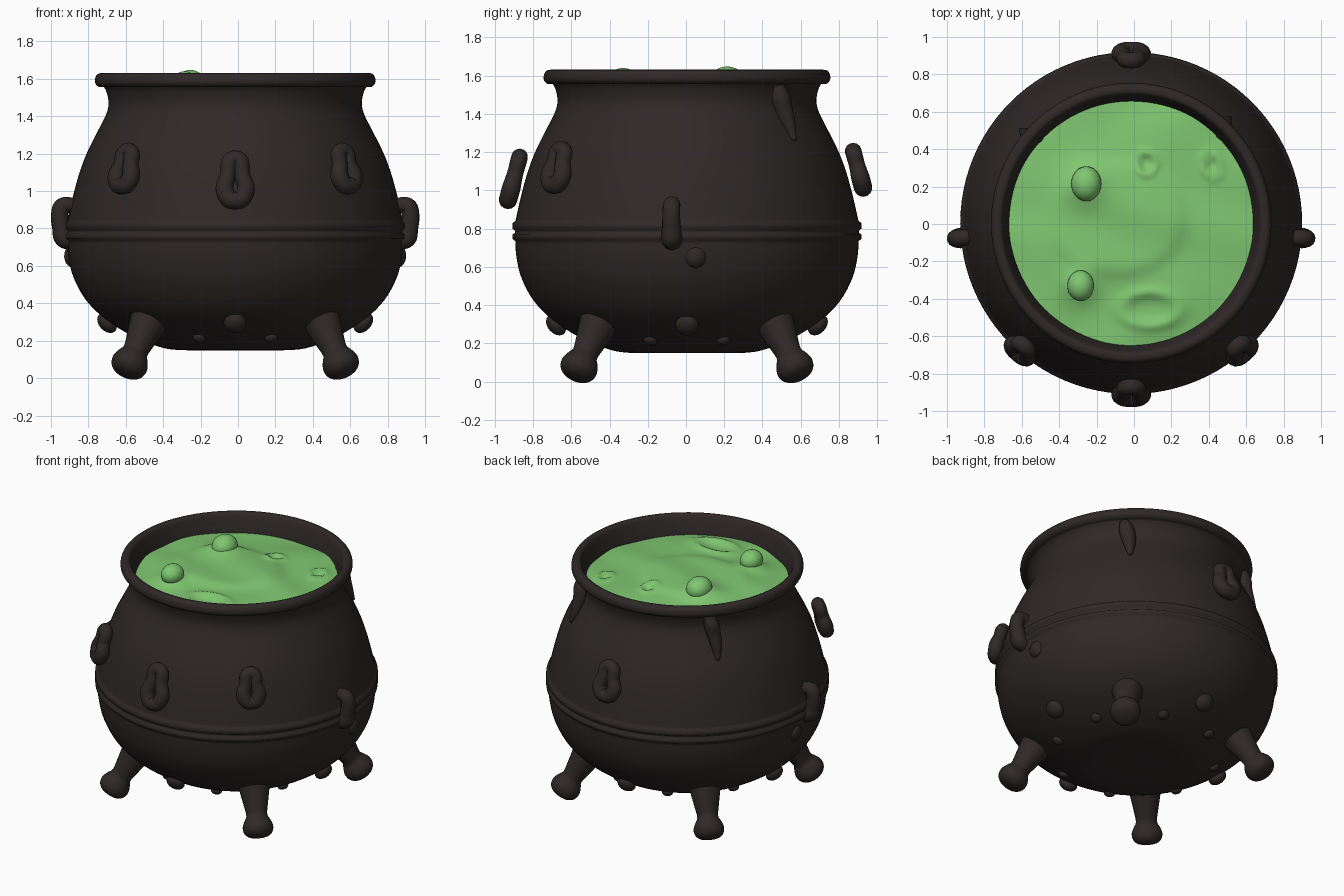
import bpy, bmesh, math
from mathutils import Vector, Matrix

if "Cube" in bpy.data.objects:
    bpy.data.objects.remove(bpy.data.objects["Cube"])

CX, CY = -0.015, 0.005          # pot axis


def material(name, col):
    m = bpy.data.materials.new(name)
    m.diffuse_color = (*col, 1)
    m.use_nodes = True
    m.node_tree.nodes["Principled BSDF"].inputs["Base Color"].default_value = m.diffuse_color
    return m


IRON = material("dark_iron", (0.028, 0.021, 0.021))
GREEN = material("green_brew", (0.215, 0.57, 0.165))


def smooth_path(pts, n=4, closed=False):
    """Catmull-Rom interpolation of a list of tuples."""
    P = [Vector(p) for p in pts]
    k, out = len(P), []
    for i in range(k if closed else k - 1):
        if closed:
            a, b, c, d = (P[(i + j) % k] for j in (-1, 0, 1, 2))
        else:
            a, b, c, d = (P[min(max(i + j, 0), k - 1)] for j in (-1, 0, 1, 2))
        for s in range(n):
            t = s / n
            out.append(0.5 * (2 * b + (c - a) * t + (2 * a - 5 * b + 4 * c - d) * t * t
                              + (3 * b - a - 3 * c + d) * t ** 3))
    if not closed:
        out.append(P[-1])
    return out


def finish(name, bm, mat):
    bmesh.ops.recalc_face_normals(bm, faces=bm.faces)
    me = bpy.data.meshes.new(name)
    bm.to_mesh(me)
    bm.free()
    me.materials.append(mat)
    for p in me.polygons:
        p.use_smooth = True
    ob = bpy.data.objects.new(name, me)
    bpy.context.collection.objects.link(ob)
    return ob


def lathe(name, profile, mat, matrix=Matrix(), seg=32):
    """Revolve (radius, height) points about local z."""
    bm = bmesh.new()
    rings = []
    for r, z in profile:
        if r < 1e-4:
            rings.append([bm.verts.new((0, 0, z))] * seg)
        else:
            rings.append([bm.verts.new((r * math.cos(2 * math.pi * i / seg),
                                        r * math.sin(2 * math.pi * i / seg), z)) for i in range(seg)])
    for A, B in zip(rings, rings[1:]):
        for i in range(seg):
            j = (i + 1) % seg
            vs = list(dict.fromkeys([A[i], A[j], B[j], B[i]]))
            if len(vs) > 2:
                bm.faces.new(vs)
    bm.transform(matrix)
    return finish(name, bm, mat)


def tube(name, pts, closed=False, matrix=Matrix()):
    """Round tube along (x, y, z, radius) points, as a mesh."""
    path = [Vector(p) for p in smooth_path(pts, 5, closed)]
    n, seg = len(path), 14
    bm = bmesh.new()
    rings, side = [], None
    for i, p in enumerate(path):
        a = path[(i - 1) % n] if closed else path[max(i - 1, 0)]
        b = path[(i + 1) % n] if closed else path[min(i + 1, n - 1)]
        t = (b.xyz - a.xyz).normalized()
        # paths lie in a plane: use that plane's normal as reference
        if side is None:
            side = (path[n // 3].xyz - path[0].xyz).cross(path[2 * n // 3].xyz - path[0].xyz)
            side = side.normalized() if side.length > 1e-6 else t.orthogonal()
        u = (side - t * side.dot(t)).normalized()
        v = t.cross(u)
        rings.append([bm.verts.new(p.xyz + p.w * (u * math.cos(q) + v * math.sin(q)))
                      for q in (2 * math.pi * k / seg for k in range(seg))])
    for i in range(n if closed else n - 1):
        A, B = rings[i], rings[(i + 1) % n]
        for k in range(seg):
            bm.faces.new([A[k], A[(k + 1) % seg], B[(k + 1) % seg], B[k]])
    if not closed:
        bm.faces.new(rings[0])
        bm.faces.new(rings[-1])
    bm.transform(matrix)
    return finish(name, bm, IRON)


def radial(deg):
    """Local x = outward from the pot axis at this azimuth."""
    return Matrix.Translation((CX, CY, 0)) @ Matrix.Rotation(math.radians(deg), 4, 'Z')


# pot shell: belly, belt, shoulder, neck, rolled rim, inside wall
lower = smooth_path([(0, .15), (.3, .15), (.43, .175), (.56, .23), (.70, .32), (.80, .42),
                     (.865, .54), (.892, .65), (.898, .735)])
belt = [(.912, .745), (.914, .768), (.90, .778), (.90, .79), (.914, .80), (.912, .83), (.897, .84)]
upper = smooth_path([(.895, .85), (.868, .97), (.832, 1.1), (.79, 1.21), (.735, 1.32), (.69, 1.41),
                     (.677, 1.47), (.688, 1.53), (.705, 1.56)])
rim = smooth_path([(.73, 1.557), (.746, 1.572), (.75, 1.592), (.744, 1.615), (.728, 1.629),
                   (.70, 1.629), (.685, 1.61), (.668, 1.56), (.652, 1.5), (.645, 1.42)])
prof = [tuple(p) for p in lower] + belt + [tuple(p) for p in upper + rim]
lathe("pot_body", prof, IRON, radial(0), 96)

# four splayed legs with knob feet
leg = [tuple(p) for p in smooth_path([(.125, 0), (.105, .12), (.08, .25), (.068, .325), (.084, .36),
                                      (.099, .40), (.092, .44), (.06, .468), (0, .478)], 3)]
axis = Vector((.215, 0, -.34)).to_track_quat('Z', 'Y').to_matrix().to_4x4()
for i, a in enumerate((45, 135, 225, 315)):
    lathe(f"leg_{i + 1}", leg, IRON, radial(a) @ Matrix.Translation((.58, 0, .42)) @ axis, 28)


# rivets on the belly
def rivet(name, deg, r, z, size, pitch):
    bm = bmesh.new()
    bmesh.ops.create_uvsphere(bm, u_segments=18, v_segments=10, radius=size)
    bm.transform(radial(deg) @ Matrix.Translation((r, 0, z)) @ Matrix.Rotation(pitch, 4, 'Y')
                 @ Matrix.Diagonal((.7, 1, 1, 1)))
    finish(name, bm, IRON)


for i in range(4):
    rivet(f"belly_rivet_{i + 1}", 90 * i, .685, .295, .062, .75)
    for s in (-1, 1):
        rivet(f"small_rivet_{i + 1}_{s}", 45 + 90 * i + s * 24, .535, .215, .036, 1.1)
for i, a in enumerate((3, 177)):
    rivet(f"side_rivet_{i + 1}", a, .875, .65, .058, .1)

# pear-shaped hanging rings on the shoulder, leaning outward at the bottom
pear = [(0, .11, .045), (.034, .085, .045), (.038, .02, .044), (.058, -.05, .05),
        (.035, -.105, .05), (0, -.115, .05), (-.035, -.105, .05), (-.058, -.05, .05),
        (-.038, .02, .044), (-.034, .085, .045)]
for name, deg, r, z, sx, sz in (("front_ring", 270, .905, 1.065, 1, 1), ("back_ring", 90, .895, 1.112, 1, .85),
                                ("left_ring", 229, .895, 1.125, .88, .83),
                                ("right_ring", 311, .895, 1.125, .88, .83)):
    tube(name, [(-.27 * h * sz, w * sx, h * sz, t * .96) for w, h, t in pear], True,
         radial(deg) @ Matrix.Translation((r, 0, z)))

# arched carrying handles on both sides
for name, deg in (("left_handle", 185), ("right_handle", 355)):
    tube(name, [(.84, 0, .90, .04), (.89, 0, .925, .043), (.932, 0, .915, .046), (.942, 0, .86, .047),
                (.932, 0, .80, .05), (.918, 0, .75, .055), (.87, 0, .735, .05)], False, radial(deg))

# hardened drips below the rim at the back
for name, deg in (("right_drip", 46), ("left_drip", 139)):
    tube(name, [(.69, -.03, 1.55, .03), (.695, -.015, 1.49, .05), (.705, 0, 1.42, .047),
                (.735, .01, 1.34, .034), (.77, .012, 1.26, .012)], False, radial(deg))


# bubbling brew surface: ripples, raised swirl, craters, mounds
def brew_height(x, y):
    r = math.hypot(x, y)
    h = 1.505 + .03 * (1 - (r / .65) ** 2)
    h += .010 * math.sin(7 * x + 3 * math.sin(4 * y)) * math.cos(6 * y - 2 * x)
    sw = math.hypot((x + .08) / .36, (y - .02) / .30)
    h += .022 / (1 + math.exp((sw - 1) * 16))                   # swirl plateau
    for cx, cy, a, b in ((.08, .32, .05, .06), (.43, .31, .05, .06), (.1, -.46, .15, .09)):
        d = math.hypot((x - cx) / a, (y - cy) / b)
        h += .018 * math.exp(-((d - 1) / .3) ** 2) - .016 * math.exp(-(d / .75) ** 2)
    for cx, cy, s in ((-.25, .21, .11), (-.28, -.33, .09)):
        h += .045 * math.exp(-((x - cx) ** 2 + (y - cy) ** 2) / s ** 2)
    return h


bm = bmesh.new()
SEG, RINGS = 96, 40
centre = bm.verts.new((0, 0, brew_height(0, 0)))
prev = None
for k in range(1, RINGS + 1):
    r = .655 * k / RINGS
    ring = []
    for i in range(SEG):
        x, y = r * math.cos(2 * math.pi * i / SEG), r * math.sin(2 * math.pi * i / SEG)
        ring.append(bm.verts.new((x, y, brew_height(x, y))))
    for i in range(SEG):
        j = (i + 1) % SEG
        bm.faces.new([prev[i], ring[i], ring[j], prev[j]] if prev else [centre, ring[i], ring[j]])
    prev = ring
bm.transform(radial(0))
brew = finish("brew_surface", bm, GREEN)
if brew.data.polygons[0].normal.z < 0:
    brew.data.flip_normals()

# two bubbles breaking out of the brew
for i, (x, y, r, top) in enumerate(((-.255, .215, .085, 1.648), (-.285, -.33, .075, 1.64))):
    bm = bmesh.new()
    bmesh.ops.create_uvsphere(bm, u_segments=24, v_segments=14, radius=r)
    bm.transform(Matrix.Translation((x, y, top - r * .9)) @ Matrix.Diagonal((.95, 1.1, .9, 1)))
    finish(f"bubble_{i + 1}", bm, GREEN)
